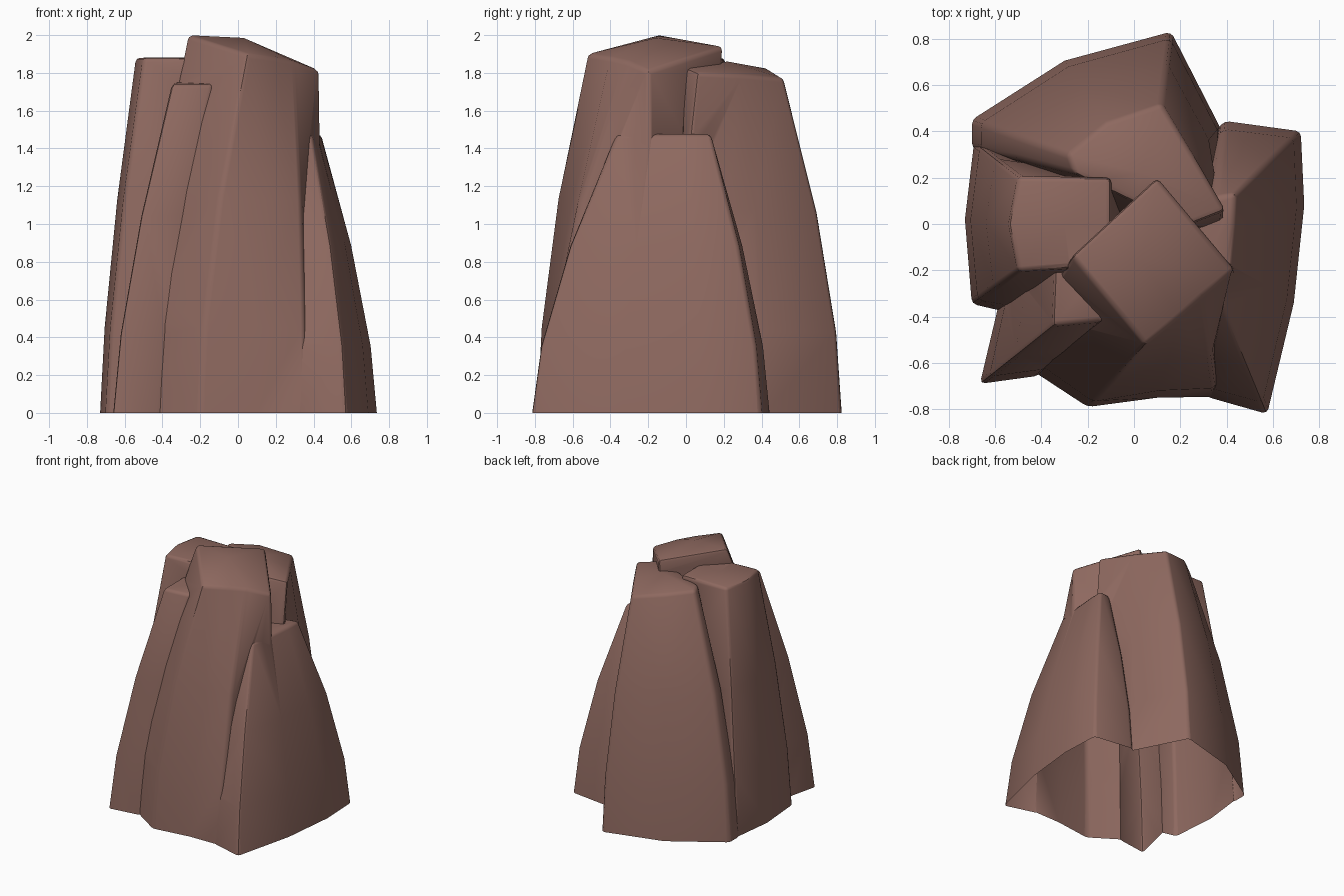
import bpy, bmesh, math

if "Cube" in bpy.data.objects:
    bpy.data.objects.remove(bpy.data.objects["Cube"])

mat = bpy.data.materials.new("brown_rock")
mat.diffuse_color = (0.27, 0.14, 0.115, 1)
mat.use_nodes = True
mat.node_tree.nodes["Principled BSDF"].inputs["Base Color"].default_value = mat.diffuse_color


def pillar(name, base, top, power, crown, bevel=0.022):
    """Tapering rock pillar: base outline (x, y) eased into top outline (x, y, z)."""
    bm = bmesh.new()
    rings = []
    for h in (-0.2, 0.0, 0.24, 0.6, 1.0):
        f = max(h, 0) ** power
        ring = []
        for (bx, by), (tx, ty, tz) in zip(base, top):
            z = tz * h if h >= 0 else h
            ring.append(bm.verts.new((bx + (tx - bx) * f, by + (ty - by) * f, z)))
        rings.append(ring)
    n = len(base)
    for a, b in zip(rings, rings[1:]):
        for i in range(n):
            j = (i + 1) % n
            bm.faces.new((a[i], a[j], b[j], b[i]))
    bm.faces.new(rings[0][::-1])
    # slightly domed crown
    c = bm.verts.new(crown)
    for i in range(n):
        bm.faces.new((rings[-1][i], rings[-1][(i + 1) % n], c))
    bmesh.ops.recalc_face_normals(bm, faces=bm.faces)
    # worn edges
    sharp = [e for e in bm.edges if e.calc_face_angle(0) > math.radians(28)
             and max(v.co.z for v in e.verts) > -0.1]
    bmesh.ops.bevel(bm, geom=sharp, offset=bevel, segments=2, profile=0.5,
                    affect='EDGES', clamp_overlap=True)
    bmesh.ops.triangulate(bm, faces=[f for f in bm.faces if len(f.verts) > 3])
    bmesh.ops.recalc_face_normals(bm, faces=bm.faces)
    me = bpy.data.meshes.new(name)
    bm.to_mesh(me)
    bm.free()
    me.materials.append(mat)
    ob = bpy.data.objects.new(name, me)
    bpy.context.collection.objects.link(ob)
    return ob


# Central front pillar, the tallest
center = pillar(
    "rock_outcrop",
    [(-0.20, -0.79), (0.10, -0.75), (0.36, -0.745), (0.45, -0.2), (0.1, 0.15), (-0.55, -0.56)],
    [(0.05, -0.525, 1.90), (0.20, -0.40, 1.88), (0.30, -0.31, 1.86), (0.435, -0.2, 1.81),
     (0.10, 0.20, 1.94), (-0.27, -0.14, 2.0)],
    1.7, (0.03, -0.16, 1.985))
# Back pillar
back = pillar(
    "back_pillar",
    [(0.16, 0.83), (-0.30, 0.705), (-0.70, 0.45), (-0.70, 0.33), (0.0, -0.1), (0.38, -0.08), (0.37, 0.42)],
    [(0.12, 0.52, 1.77), (-0.12, 0.44, 1.82), (-0.29, 0.30, 1.84), (-0.26, 0.22, 1.85),
     (0.22, -0.01, 1.83), (0.395, 0.06, 1.80), (0.26, 0.29, 1.79)],
    1.65, (0.03, 0.22, 1.86))
# Left pillar
left = pillar(
    "left_pillar",
    [(-0.69, 0.355), (-0.73, 0.02), (-0.70, -0.345), (-0.55, -0.38), (0.0, -0.3), (0.0, 0.2)],
    [(-0.50, 0.205, 1.88), (-0.54, 0.0, 1.88), (-0.50, -0.205, 1.88), (-0.26, -0.19, 1.88),
     (-0.10, -0.1, 1.88), (-0.10, 0.20, 1.88)],
    1.45, (-0.3, 0.0, 1.882))
# Right pillar, low and broad
right = pillar(
    "right_pillar",
    [(0.575, -0.82), (0.69, -0.34), (0.735, 0.08), (0.72, 0.40), (0.39, 0.445), (0.1, 0.1), (0.31, -0.745)],
    [(0.39, -0.37, 1.475), (0.42, -0.17, 1.475), (0.435, 0.0, 1.475), (0.44, 0.135, 1.475),
     (0.35, 0.12, 1.475), (0.2, 0.0, 1.475), (0.295, -0.36, 1.475)],
    1.55, (0.35, -0.08, 1.477))
# Front left pillar
front_left = pillar(
    "front_left_pillar",
    [(-0.665, -0.69), (-0.41, -0.655), (-0.2, -0.3), (-0.58, -0.33)],
    [(-0.35, -0.44, 1.74), (-0.13, -0.42, 1.74), (-0.1, -0.18, 1.75), (-0.34, -0.18, 1.75)],
    1.45, (-0.24, -0.31, 1.745))

# Fuse the pillars into one shell
bpy.context.view_layer.objects.active = center
center.select_set(True)
for other in (back, left, right, front_left):
    m = center.modifiers.new("fuse", 'BOOLEAN')
    m.operation = 'UNION'
    m.solver = 'EXACT'
    m.object = other
    bpy.ops.object.modifier_apply(modifier=m.name)
    bpy.data.objects.remove(other)

# Cut off level with the ground, leaving the underside open
bm = bmesh.new()
bm.from_mesh(center.data)
bmesh.ops.bisect_plane(bm, geom=bm.verts[:] + bm.edges[:] + bm.faces[:], dist=1e-5,
                       plane_co=(0, 0, 0), plane_no=(0, 0, 1), clear_inner=True)
bm.to_mesh(center.data)
bm.free()
bpy.ops.object.shade_smooth_by_angle(angle=math.radians(38))
